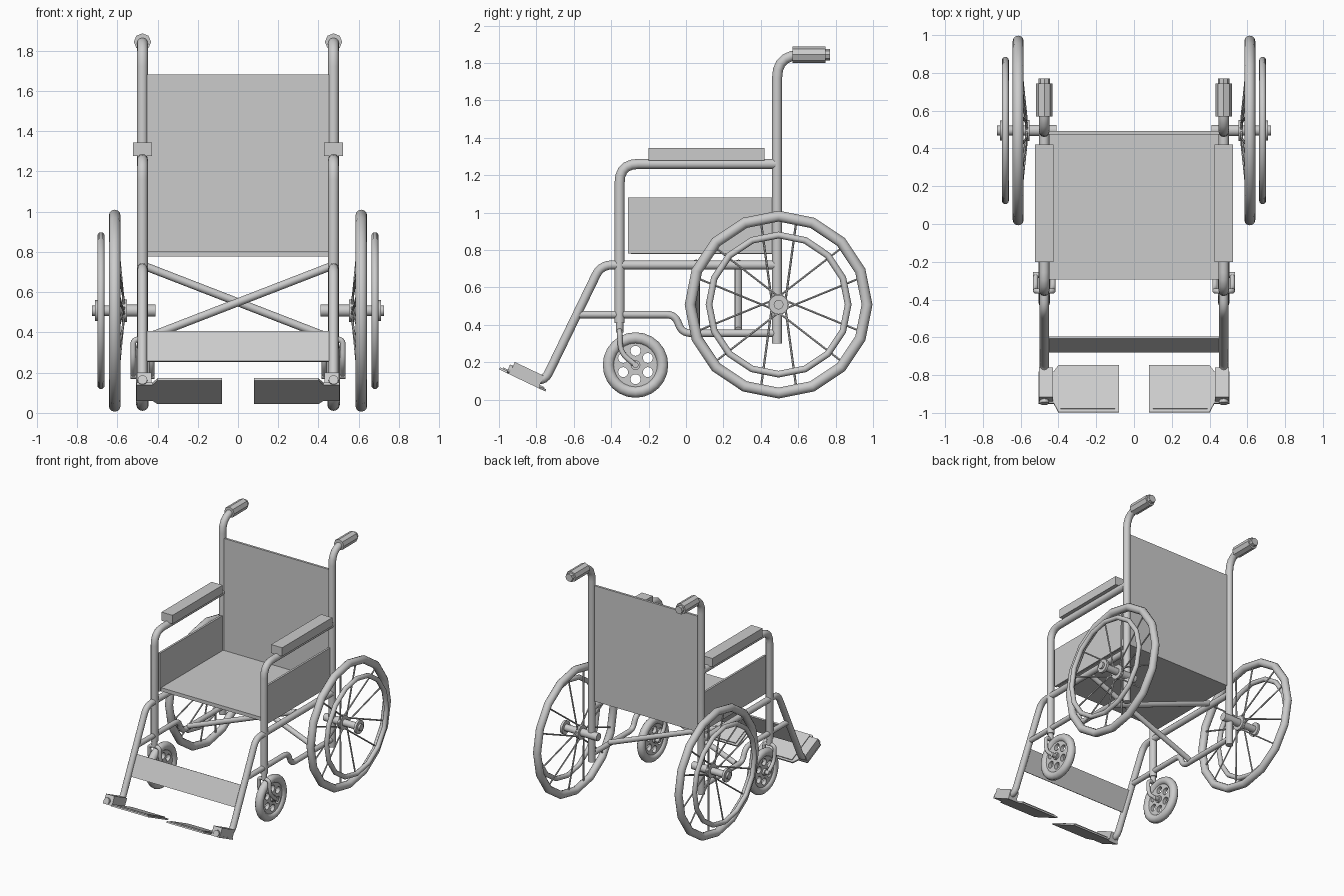
import bpy, bmesh, math
from mathutils import Vector, Matrix

if "Cube" in bpy.data.objects:
    bpy.data.objects.remove(bpy.data.objects["Cube"])

X = 0.475                      # half spacing of the side frames
WY, WZ = 0.495, 0.508          # rear axle
CY, CZ = -0.27, 0.185          # caster axle


def finish(obj, mirror=True):
    if mirror:
        obj.modifiers.new("mirror", 'MIRROR').use_mirror_merge = False
    return obj


def mesh_object(name, mesh, mirror=True):
    obj = bpy.data.objects.new(name, mesh)
    bpy.context.collection.objects.link(obj)
    return finish(obj, mirror)


def curve_to_mesh(name, curve, mirror=True, matrix=None):
    tmp = bpy.data.objects.new("tmp", curve)
    bpy.context.collection.objects.link(tmp)
    bpy.context.view_layer.update()
    deps = bpy.context.evaluated_depsgraph_get()
    mesh = bpy.data.meshes.new_from_object(tmp.evaluated_get(deps))
    bpy.data.objects.remove(tmp)
    if matrix:
        mesh.transform(matrix)
    return mesh_object(name, mesh, mirror)


def rounded(points, rad, steps=5):
    """Polyline with its inner corners rounded off."""
    pts = [Vector(p) for p in points]
    out = [pts[0]]
    for a, b, c in zip(pts, pts[1:], pts[2:]):
        r = min(rad, (a - b).length * 0.48, (c - b).length * 0.48)
        s, e = b + (a - b).normalized() * r, b + (c - b).normalized() * r
        for i in range(steps + 1):
            t = i / steps
            out.append(s * (1 - t) ** 2 + b * 2 * t * (1 - t) + e * t ** 2)
    return out + [pts[-1]]


def tubes(name, paths, r, bend=0.08, res=4, mirror=True):
    cu = bpy.data.curves.new(name, 'CURVE')
    cu.dimensions = '3D'
    cu.bevel_depth, cu.bevel_resolution, cu.use_fill_caps = r, res, True
    for path in paths:
        pts = rounded(path, bend)
        sp = cu.splines.new('POLY')
        sp.points.add(len(pts) - 1)
        for p, co in zip(sp.points, pts):
            p.co = (*co, 1)
    return curve_to_mesh(name, cu, mirror)


def box(name, lo, hi, mirror=True, matrix=None):
    bm = bmesh.new()
    bmesh.ops.create_cube(bm, size=1)
    lo, hi = Vector(lo), Vector(hi)
    for v in bm.verts:
        v.co = (lo + hi) / 2 + v.co * (hi - lo)
    if matrix:
        bm.transform(matrix)
    me = bpy.data.meshes.new(name)
    bm.to_mesh(me)
    bm.free()
    return mesh_object(name, me, mirror)


def ring(name, loc, outer, minor, seg, mseg=12):
    bpy.ops.mesh.primitive_torus_add(major_radius=outer - minor, minor_radius=minor,
                                     major_segments=seg, minor_segments=mseg)
    obj = bpy.context.object
    obj.name = name
    obj.data.transform(Matrix.Translation(loc) @ Matrix.Rotation(math.pi / 2, 4, 'Y'))
    return finish(obj)


def frame(*yz):
    return [(X, y, z) for y, z in yz]


# Side frame tubes
tubes("back_post", [frame((0.487, 0.30), (0.487, 1.84), (0.75, 1.845))], 0.027, 0.12)
tubes("arm_frame", [frame((-0.355, 0.41), (-0.355, 1.26), (0.48, 1.26))], 0.027, 0.1)
tubes("seat_rail_and_leg", [frame((0.48, 0.72), (-0.455, 0.72), (-0.76, 0.09),
                                  (-0.95, 0.165))], 0.024, 0.06)
tubes("lower_rail", [frame((-0.575, 0.455), (-0.06, 0.455), (-0.02, 0.355),
                           (0.48, 0.355))], 0.02, 0.045)

# Push handles
tubes("hand_grip", [frame((0.57, 1.844), (0.745, 1.844))], 0.043, res=2)
tubes("grip_end", [frame((0.74, 1.844), (0.77, 1.844))], 0.03, res=2)

# Crossed braces under the seat
tubes("cross_brace", [[(-0.465, 0.28, 0.73), (0.465, 0.28, 0.37)],
                      [(0.465, 0.055, 0.73), (-0.465, 0.055, 0.37)]], 0.02, mirror=False)

# Seat, back and side panels, arm pads
box("seat", (-0.465, -0.295, 0.778), (0.465, 0.475, 0.806), False)
box("backrest", (-0.46, 0.474, 0.777), (0.46, 0.492, 1.683), False)
box("side_panel", (0.46, -0.31, 0.78), (0.476, 0.47, 1.08))
box("arm_pad", (X - 0.048, -0.2, 1.278), (X + 0.048, 0.42, 1.345))

# Calf strap, sloped along the legs
slope = Matrix.Translation((0, -0.638, 0.33)) @ Matrix.Rotation(math.atan2(-0.305, 0.63), 4, 'X')
box("calf_strap", (-0.465, -0.006, -0.083), (0.465, 0.006, 0.083), False, slope)

# Footrests: plate outline, raised tread and bracket, tilted up at the front
tilt = Matrix.Translation((0, -0.873, 0.108)) @ Matrix.Rotation(math.radians(-25.5), 4, 'X')
outline = [(0.08, -0.137), (0.40, -0.137), (0.425, -0.085), (0.505, -0.085),
           (0.505, 0.1), (0.425, 0.1), (0.40, 0.137), (0.08, 0.137)]
bm = bmesh.new()
face = bm.faces.new([bm.verts.new((x, v, -0.006)) for x, v in outline])
ext = bmesh.ops.extrude_face_region(bm, geom=[face])
bmesh.ops.translate(bm, vec=(0, 0, 0.012),
                    verts=[g for g in ext["geom"] if isinstance(g, bmesh.types.BMVert)])
bmesh.ops.recalc_face_normals(bm, faces=bm.faces)
bm.transform(tilt)
me = bpy.data.meshes.new("foot_plate")
bm.to_mesh(me)
bm.free()
mesh_object("foot_plate", me)
box("foot_tread", (0.10, -0.122, 0.0), (0.388, 0.122, 0.013), True, tilt)
box("foot_bracket", (0.43, -0.078, 0.0), (0.503, 0.095, 0.066), True, tilt)

# Rear wheels
ring("rear_tyre", (0.613, WY, WZ), 0.502, 0.029, 16)
ring("hand_rim", (0.681, WY, WZ), 0.39, 0.018, 16)


def axial(name, x0, x1, r, y=WY, z=WZ):
    return tubes(name, [[(x0, y, z), (x1, y, z)]], r, res=6)


axial("rear_axle", 0.41, 0.56, 0.03)
axial("rear_hub", 0.55, 0.725, 0.026)
axial("inner_flange", 0.552, 0.576, 0.055)
axial("outer_flange", 0.692, 0.71, 0.052)


def polar(x, r, a):
    a = math.radians(a)
    return (x, WY + r * math.cos(a), WZ + r * math.sin(a))


# Spokes leave the hub off-centre in alternating directions
spokes = []
for k in range(12):
    side = 1 if k % 2 else -1
    a = 15 + 30 * k
    spokes.append([polar(0.566, 0.04, a + 50 * side), polar(0.608, 0.455, a - 3 * side)])
tubes("spokes", spokes, 0.006, res=1)

# Caster wheels
ring("caster_tyre", (X, CY, CZ), 0.175, 0.031, 24)
cu = bpy.data.curves.new("caster_disc", 'CURVE')
cu.dimensions, cu.fill_mode, cu.extrude = '2D', 'BOTH', 0.014
holes = [(0.076 * math.cos(k * math.pi / 3), 0.076 * math.sin(k * math.pi / 3), 0.027, 12)
         for k in range(6)]
for cx, cy, r, n in [(0, 0, 0.128, 24)] + holes:
    sp = cu.splines.new('POLY')
    sp.points.add(n - 1)
    sp.use_cyclic_u = True
    for i, p in enumerate(sp.points):
        t = 2 * math.pi * i / n
        p.co = (cx + r * math.cos(t), cy + r * math.sin(t), 0, 1)
curve_to_mesh("caster_disc", cu, True,
              Matrix.Translation((X, CY, CZ)) @ Matrix.Rotation(math.pi / 2, 4, 'Y'))
axial("caster_hub", X - 0.03, X + 0.03, 0.026, CY, CZ)
axial("caster_axle", X - 0.06, X + 0.06, 0.016, CY, CZ)

# Caster stem and curved fork
tubes("caster_stem", [frame((-0.355, 0.44), (-0.355, 0.36))], 0.02)
tubes("caster_fork", [[(X, -0.355, 0.37), (X + s * 0.046, -0.355, 0.362),
                       (X + s * 0.046, -0.35, 0.25), (X + s * 0.046, CY, CZ)]
                      for s in (-1, 1)], 0.014, 0.06)

# Smooth round parts, keep hard edges
bpy.ops.object.select_all(action='SELECT')
bpy.context.view_layer.objects.active = bpy.data.objects["seat"]
bpy.ops.object.shade_smooth_by_angle(angle=math.radians(35))
